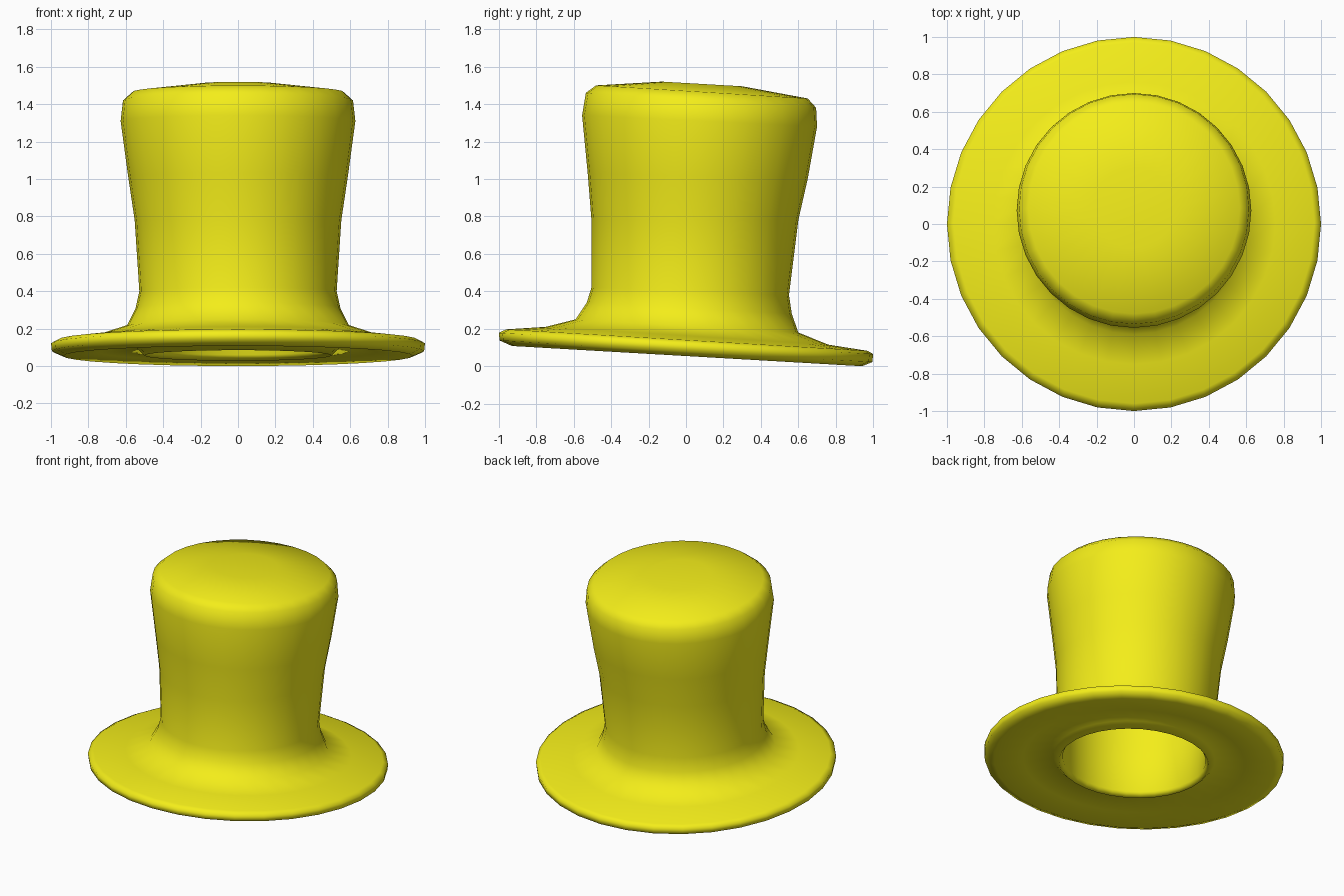
import bpy, bmesh, math

if "Cube" in bpy.data.objects:
    bpy.data.objects.remove(bpy.data.objects["Cube"])

SIDES = 32

# Each ring: (y, z) at the front and (y, z) at the back, giving tilted circles
OUTER = [
    (-0.13, 1.52, 0.30, 1.495),   # domed top
    (-0.48, 1.50, 0.65, 1.43),
    (-0.535, 1.46, 0.695, 1.38),
    (-0.555, 1.34, 0.70, 1.28),   # flared crown
    (-0.525, 1.03, 0.65, 1.0),
    (-0.505, 0.78, 0.60, 0.78),
    (-0.505, 0.42, 0.55, 0.38),
    (-0.53, 0.34, 0.565, 0.28),
    (-0.59, 0.25, 0.60, 0.18),
    (-0.75, 0.21, 0.76, 0.115),   # brim
    (-0.96, 0.197, 0.97, 0.082),
    (-1.00, 0.178, 1.00, 0.065),
    (-0.995, 0.137, 0.995, 0.022),
    (-0.93, 0.108, 0.94, 0.0),
]
INNER = [
    (-0.74, 0.118, 0.74, 0.030),  # hollow under the brim
    (-0.54, 0.128, 0.54, 0.065),
    (-0.50, 0.085, 0.50, 0.028),  # lip of the opening
    (-0.475, 0.12, 0.48, 0.06),
    (-0.465, 0.42, 0.51, 0.38),   # inside of the crown
    (-0.47, 0.78, 0.56, 0.78),
    (-0.51, 1.34, 0.65, 1.28),
    (-0.44, 1.45, 0.60, 1.385),
]


def build(name, rings, mat):
    bm = bmesh.new()
    loops = []
    for y0, z0, y1, z1 in rings:
        r, yc = (y1 - y0) / 2, (y0 + y1) / 2
        zc, dz = (z0 + z1) / 2, (z1 - z0) / 2
        loop = []
        for i in range(SIDES):
            a = 2 * math.pi * i / SIDES
            loop.append(bm.verts.new((r * math.cos(a), yc + r * math.sin(a),
                                      zc + dz * math.sin(a))))
        loops.append(loop)
    for a, b in zip(loops, loops[1:]):
        for i in range(SIDES):
            j = (i + 1) % SIDES
            bm.faces.new((a[i], b[i], b[j], a[j]))
    # close the crown top and the inside ceiling
    bm.faces.new(loops[0])
    bm.faces.new(loops[-1][::-1])
    bmesh.ops.recalc_face_normals(bm, faces=bm.faces)
    mesh = bpy.data.meshes.new(name)
    bm.to_mesh(mesh)
    bm.free()
    mesh.materials.append(mat)
    for p in mesh.polygons:
        p.use_smooth = True
    obj = bpy.data.objects.new(name, mesh)
    bpy.context.collection.objects.link(obj)
    return obj


yellow = bpy.data.materials.new("yellow")
yellow.diffuse_color = (0.9, 0.85, 0.01, 1)
yellow.use_nodes = True
yellow.node_tree.nodes["Principled BSDF"].inputs["Base Color"].default_value = yellow.diffuse_color
build("top_hat", OUTER + INNER, yellow)
